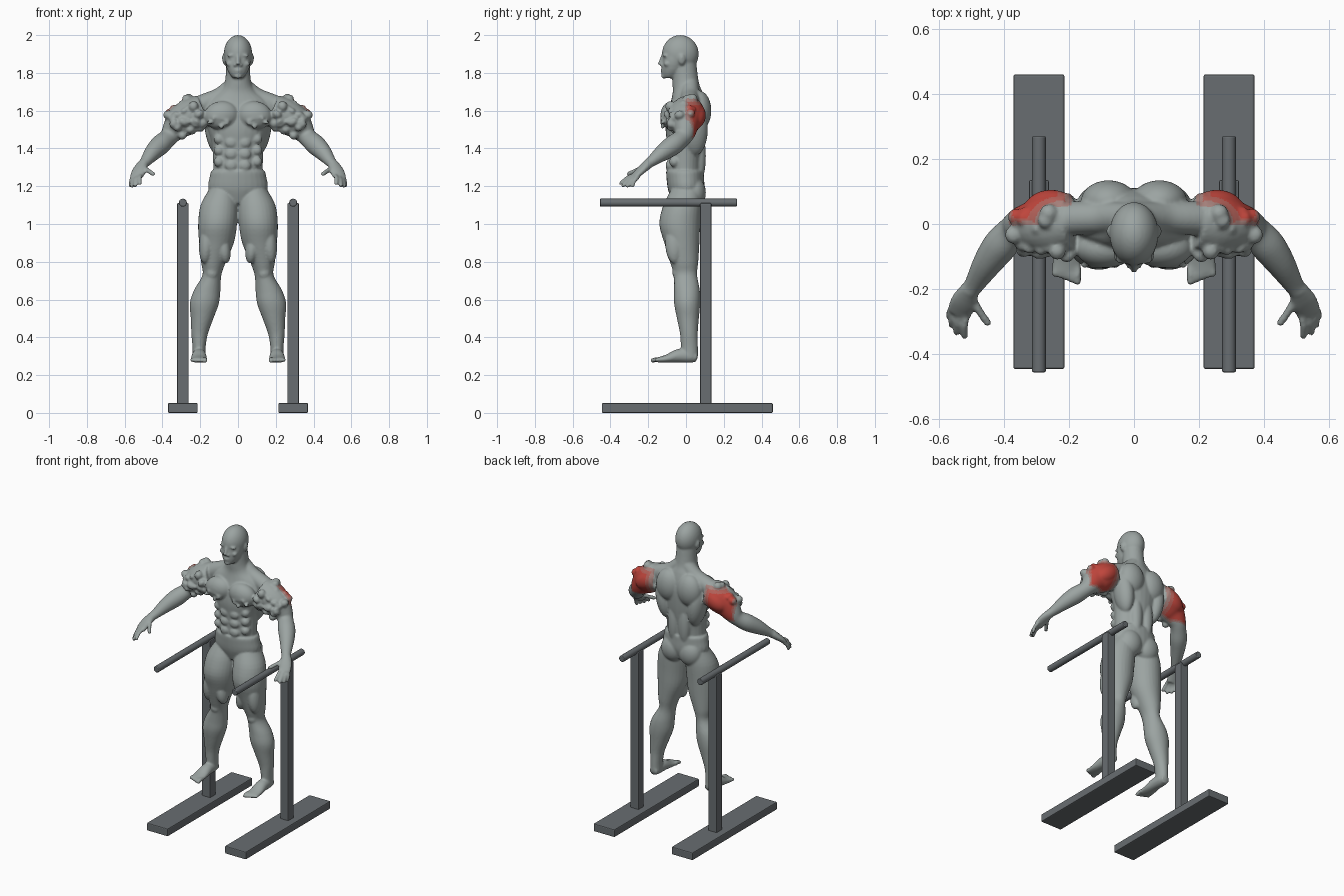
import bpy, bmesh, math, random
from mathutils import Vector, Matrix

if "Cube" in bpy.data.objects:
    bpy.data.objects.remove(bpy.data.objects["Cube"])
random.seed(4)


def material(name, rgb):
    m = bpy.data.materials.new(name)
    m.use_nodes = True
    m.diffuse_color = (*rgb, 1)
    m.node_tree.nodes["Principled BSDF"].inputs["Base Color"].default_value = (*rgb, 1)
    return m


skin = material("grey skin", (0.33, 0.37, 0.36))
steel = material("dark steel", (0.14, 0.155, 0.165))
pale = material("pale red", (0.38, 0.22, 0.2))
mid = material("medium red", (0.45, 0.12, 0.1))
red = material("muscle red", (0.52, 0.06, 0.045))

verts, faces = [], []


def unit_sphere(level):
    """Points and faces of a round ball, reused for every muscle."""
    bm = bmesh.new()
    bmesh.ops.create_icosphere(bm, subdivisions=level, radius=1)
    ball = [v.co.copy() for v in bm.verts], [[v.index for v in f.verts] for f in bm.faces]
    bm.free()
    return ball


coarse_ball, fine_ball = unit_sphere(2), unit_sphere(4)


def add_shape(points, shape_faces, mirrored):
    for s in ((1, -1) if mirrored else (1,)):
        start = len(verts)
        verts.extend((p[0] * s, p[1], p[2]) for p in points)
        faces.extend([start + i for i in f] for f in shape_faces)


def blob(pos, radii, mirrored=True, tilt=0):
    """Ellipsoid muscle, tilted around the front axis."""
    mat = Matrix.Translation(pos) @ Matrix.Rotation(tilt, 4, 'Y') @ Matrix.Diagonal((*radii, 1))
    points, ball_faces = fine_ball if max(radii) > .031 else coarse_ball
    add_shape([mat @ p for p in points], ball_faces, mirrored)


def spline(stations, steps=4):
    """Smooth interpolation through stations."""
    p = [stations[0]] + list(stations) + [stations[-1]]
    out = []
    for a, b, c, d in zip(p, p[1:], p[2:], p[3:]):
        for k in range(steps):
            t = k / steps
            out.append([b[i] + 0.5 * t * (c[i] - a[i] + t * (2 * a[i] - 5 * b[i] + 4 * c[i] - d[i]
                        + t * (3 * (b[i] - c[i]) + d[i] - a[i]))) for i in range(5)])
    return out + [list(stations[-1])]


def tube(stations, mirrored=True, upright=False, n=28):
    """Loft of ellipses: each station is x, y, z, width radius, depth radius."""
    st = spline([(*s, s[3]) if len(s) == 4 else s for s in stations])
    points = []
    for i, (x, y, z, ru, rv) in enumerate(st):
        u, v = Vector((1, 0, 0)), Vector((0, 1, 0))
        if not upright:
            t = Vector(st[min(i + 1, len(st) - 1)][:3]) - Vector(st[max(i - 1, 0)][:3])
            u = t.cross(Vector((0, 0, 1))).normalized()
            v = u.cross(t).normalized()
        for k in range(n):
            a = math.tau * k / n
            points.append(Vector((x, y, z)) + u * ru * math.cos(a) + v * rv * math.sin(a))
    walls = [(r * n + k, r * n + (k + 1) % n, (r + 1) * n + (k + 1) % n, (r + 1) * n + k)
             for r in range(len(st) - 1) for k in range(n)]
    caps = [range(n)[::-1], range(len(points) - n, len(points))]
    add_shape(points, walls + caps, mirrored)


def digit(points, r):
    """Finger, thumb or toe with a round tip."""
    tube([(*p, r) for p in points], n=12)
    blob(points[-1], (r, r, r))


# torso, neck and pelvis
tube([(0, -.005, 1.24, .13, .09), (0, -.005, 1.33, .132, .092), (0, 0, 1.42, .138, .1),
      (0, 0, 1.5, .16, .108), (0, .005, 1.58, .185, .105), (0, .01, 1.65, .165, .09),
      (0, .008, 1.70, .1, .078), (0, -.002, 1.75, .07, .07), (0, -.01, 1.85, .062, .065)], False, True)
tube([(0, 0, 1.11, .09, .07), (0, 0, 1.18, .155, .095), (0, -.004, 1.25, .15, .1),
      (0, -.005, 1.28, .143, .1)], False, True)

# chest, back and stomach muscles
blob((.065, .045, 1.165), (.078, .06, .085))
blob((.088, -.075, 1.575), (.092, .06, .075), tilt=.15)
blob((.12, .045, 1.5), (.055, .07, .14), tilt=.15)
blob((.078, .07, 1.6), (.085, .064, .105))
blob((.04, .07, 1.36), (.04, .035, .14))
for z in (1.31, 1.37, 1.43):
    blob((.035, -.088, z), (.033, .02, .029))
    blob((.1, -.06, z + .02), (.03, .03, .03), tilt=.5)
tube([(.02, .02, 1.74, .045), (.09, .02, 1.675, .05), (.17, .018, 1.64, .052), (.26, .01, 1.6, .055)])

# head
blob((0, -.03, 1.9), (.075, .097, .1), False)
tube([(0, -.088, 1.772, .026, .032), (0, -.078, 1.79, .042, .048), (0, -.068, 1.82, .058, .06),
      (0, -.06, 1.86, .068, .066), (0, -.05, 1.9, .07, .07)], False, True)
tube([(0, -.122, 1.89, .01), (0, -.133, 1.86, .011), (0, -.138, 1.843, .013)], False, n=12)
blob((.014, -.128, 1.842), (.01, .01, .009))
blob((.032, -.108, 1.893), (.027, .016, .009), tilt=.1)
blob((.03, -.111, 1.875), (.013, .008, .007))
blob((.042, -.1, 1.848), (.022, .018, .016))
blob((0, -.124, 1.815), (.022, .011, .006), False)
blob((0, -.123, 1.804), (.02, .011, .006), False)
blob((0, -.118, 1.783), (.02, .014, .014), False)
blob((.074, -.022, 1.87), (.01, .019, .03), tilt=.15)

# legs
tube([(.085, 0, 1.18, .07, .08), (.1, -.02, 1.1, .098, .1), (.108, -.033, 1.0, .103, .108),
      (.114, -.022, .9, .092, .093), (.13, -.01, .8, .066, .075), (.138, -.003, .73, .05, .062),
      (.163, .005, .65, .07, .068), (.178, .006, .58, .077, .069), (.19, .01, .5, .06, .058),
      (.203, .015, .42, .044, .047), (.206, .018, .35, .035, .045), (.206, .02, .29, .034, .043)],
     upright=True)
blob((.165, -.06, .9), (.04, .05, .11), tilt=-.1)
blob((.075, -.06, .87), (.035, .045, .08), tilt=.15)
blob((.138, -.045, .74), (.032, .026, .035))

# feet and toes
tube([(.206, .058, .293, .026, .024), (.206, .02, .3, .034, .035), (.206, -.04, .302, .038, .036),
      (.207, -.1, .287, .043, .022), (.208, -.15, .28, .045, .014)])
for i in range(5):
    x = .174 + .0175 * i
    digit([(x, -.13, .282), (x, -.155, .283), (x, -.176 + .006 * i, .277)], .0125 - .001 * i)

# arms
tube([(.19, .01, 1.6, .085, .085), (.25, .003, 1.575, .096, .09), (.305, -.005, 1.535, .08, .085),
      (.345, -.005, 1.49, .058, .062), (.37, -.02, 1.457, .048), (.41, -.065, 1.42, .053),
      (.45, -.12, 1.38, .045), (.49, -.185, 1.33, .031, .028), (.505, -.205, 1.315, .029, .026)])
blob((.255, .045, 1.575), (.09, .06, .06), tilt=.6)

# rough torn muscle on the upper arms and lower chest
for i in range(46):
    a, t = random.uniform(-2.6, .5), random.random()
    axis = Vector((.2 + .14 * t, 0, 1.6 - .09 * t))
    around = Vector((.6 * math.cos(a), math.sin(a), .8 * math.cos(a)))
    r = random.uniform(.014, .03)
    blob(axis + around * (.092 - .015 * t), (r, r, r * random.uniform(.5, 1)), tilt=random.random() * 3)
for i in range(14):
    a = random.random() * math.tau
    r = random.uniform(.007, .012)
    blob((.105 + .045 * math.cos(a), -.125, 1.54 + .025 * math.sin(a)), (r * 1.6, r, r), tilt=a)

# hands
tube([(.503, -.2, 1.318, .029, .026), (.523, -.24, 1.283, .04, .021), (.538, -.275, 1.248, .037, .015)])
for base, tip in (((.512, -.27, 1.262), (.52, -.345, 1.215)), ((.53, -.27, 1.255), (.545, -.333, 1.203)),
                  ((.545, -.262, 1.25), (.56, -.31, 1.2)), ((.555, -.25, 1.25), (.568, -.283, 1.202))):
    knuckle = (Vector(base) + Vector(tip)) / 2 + Vector((.004, -.004, .006))
    digit([base, knuckle, tip], .0105)
digit([(.498, -.225, 1.3), (.472, -.272, 1.28), (.45, -.303, 1.265)], .012)

# fuse everything into one continuous skin
mesh = bpy.data.meshes.new("body")
mesh.from_pydata(verts, [], faces)
body = bpy.data.objects.new("body", mesh)
bpy.context.collection.objects.link(body)
bpy.context.view_layer.objects.active = body
body.select_set(True)
fuse = body.modifiers.new("fuse", 'REMESH')
fuse.mode, fuse.voxel_size = 'VOXEL', .007
relax = body.modifiers.new("relax", 'SMOOTH')
relax.factor, relax.iterations = .5, 2
for name in ("fuse", "relax"):
    bpy.ops.object.modifier_apply(modifier=name)
for m in (skin, pale, mid, red):
    body.data.materials.append(m)

# highlighted muscle on the back of each upper arm, fading at its edge
for f in body.data.polygons:
    x, y, z = abs(f.center.x), f.center.y, f.center.z
    f.use_smooth = True
    inside = min((x - .19) / .06, (y + .005) / .035, (.385 - x) / .02, (z - 1.455) / .02, (1.665 - z) / .05)
    f.material_index = 0 if inside < 0 else 1 if inside < .35 else 2 if inside < .7 else 3


def frame_part(name, ob, bevel):
    ob.name = name
    ob.data.materials.append(steel)
    b = ob.modifiers.new("soft edges", 'BEVEL')
    b.width, b.segments = bevel, 2


# parallel bars: foot plate, post and hand rail on each side
for side, s in (("left", 1), ("right", -1)):
    for part, pos, size in (("foot_plate", (.292, .007, .026), (.157, .905, .052)),
                            ("post", (.292, .105, .575), (.062, .06, 1.07))):
        bpy.ops.mesh.primitive_cube_add(size=1, location=(pos[0] * s, pos[1], pos[2]))
        ob = bpy.context.object
        ob.scale = size
        bpy.ops.object.transform_apply(location=False, rotation=False, scale=True)
        frame_part(side + "_" + part, ob, .006)
    bpy.ops.mesh.primitive_cylinder_add(vertices=24, radius=.021, depth=.725,
                                        location=(.292 * s, -.093, 1.113), rotation=(math.pi / 2, 0, 0))
    frame_part(side + "_rail", bpy.context.object, .004)
    bpy.ops.object.shade_smooth_by_angle()
